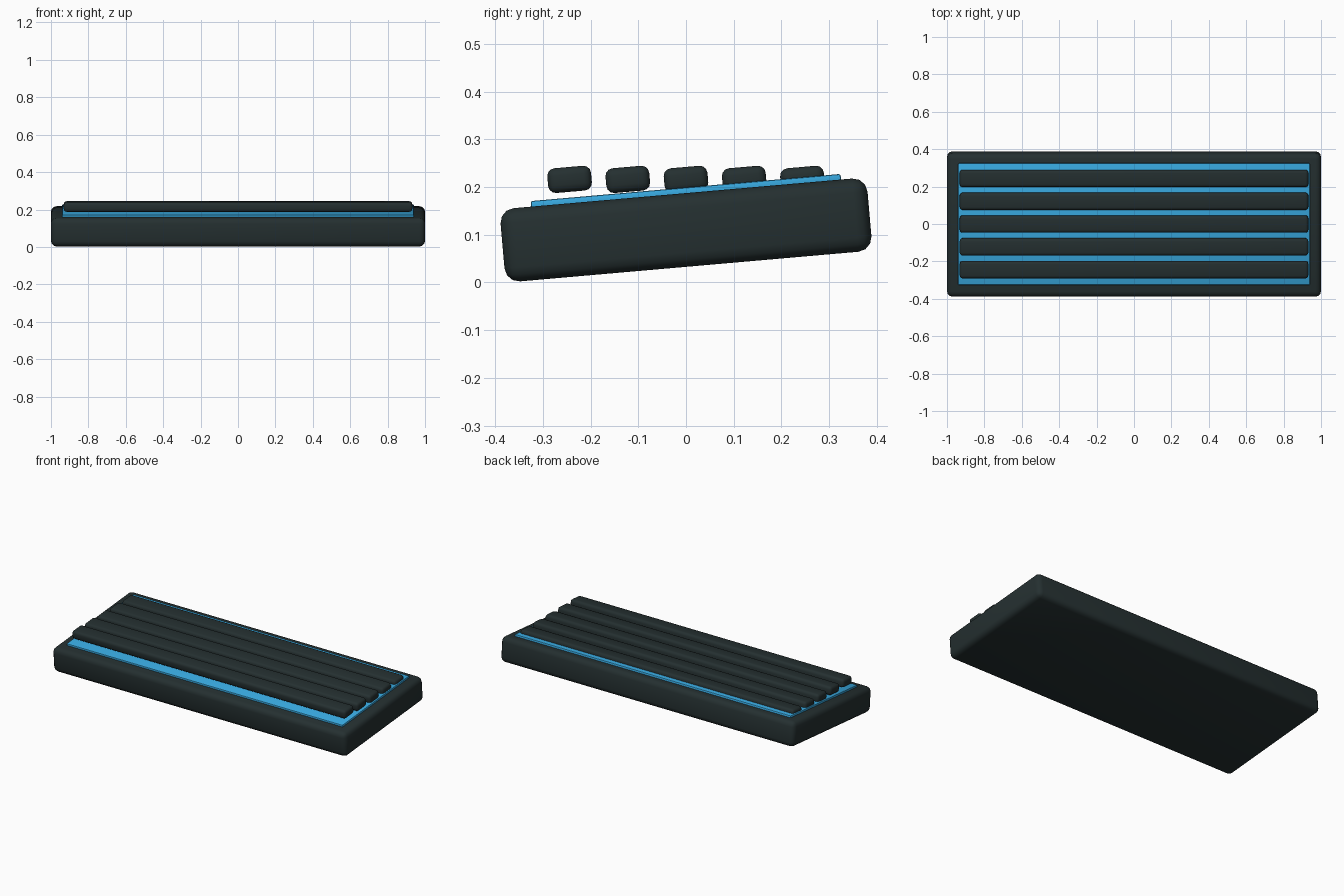
import bpy
import bmesh
from math import radians
from mathutils import Matrix

TILT = radians(5)

if "Cube" in bpy.data.objects:
    bpy.data.objects.remove(bpy.data.objects["Cube"], do_unlink=True)


def make_material(name, rgb):
    mat = bpy.data.materials.new(name)
    mat.use_nodes = True
    mat.diffuse_color = (*rgb, 1)
    mat.node_tree.nodes["Principled BSDF"].inputs["Base Color"].default_value = (*rgb, 1)
    return mat


def rounded_box(name, size, location, radius, segments, mat):
    """Rounded block tilted about its own centre."""
    mesh = bpy.data.meshes.new(name)
    bm = bmesh.new()
    bmesh.ops.create_cube(bm, size=1, matrix=Matrix.Diagonal((*size, 1)))
    bmesh.ops.bevel(bm, geom=bm.edges[:], offset=radius, segments=segments,
                    profile=0.5, affect='EDGES')
    bm.to_mesh(mesh)
    bm.free()
    mesh.materials.append(mat)
    obj = bpy.data.objects.new(name, mesh)
    bpy.context.collection.objects.link(obj)
    obj.location = location
    obj.rotation_euler.x = TILT
    bpy.ops.object.select_all(action='DESELECT')
    obj.select_set(True)
    bpy.context.view_layer.objects.active = obj
    bpy.ops.object.shade_smooth_by_angle(angle=radians(40))
    return obj


charcoal = make_material("charcoal", (0.018, 0.029, 0.030))
blue = make_material("bright blue", (0.04, 0.40, 0.75))

# Wedge-tilted case and the backlit plate on its top
rounded_box("case", (2.0, 0.772, 0.154), (0, 0, 0.11), 0.03, 3, charcoal)
rounded_box("backlight_plate", (1.88, 0.652, 0.02), (0, 0, 0.189), 0.004, 2, blue)

# Five key rows, each tilted but all at the same height
for row in range(5):
    rounded_box(f"key_row_{row + 1}", (1.864, 0.092, 0.052),
                (0, (row - 2) * 0.122, 0.216), 0.016, 3, charcoal)
